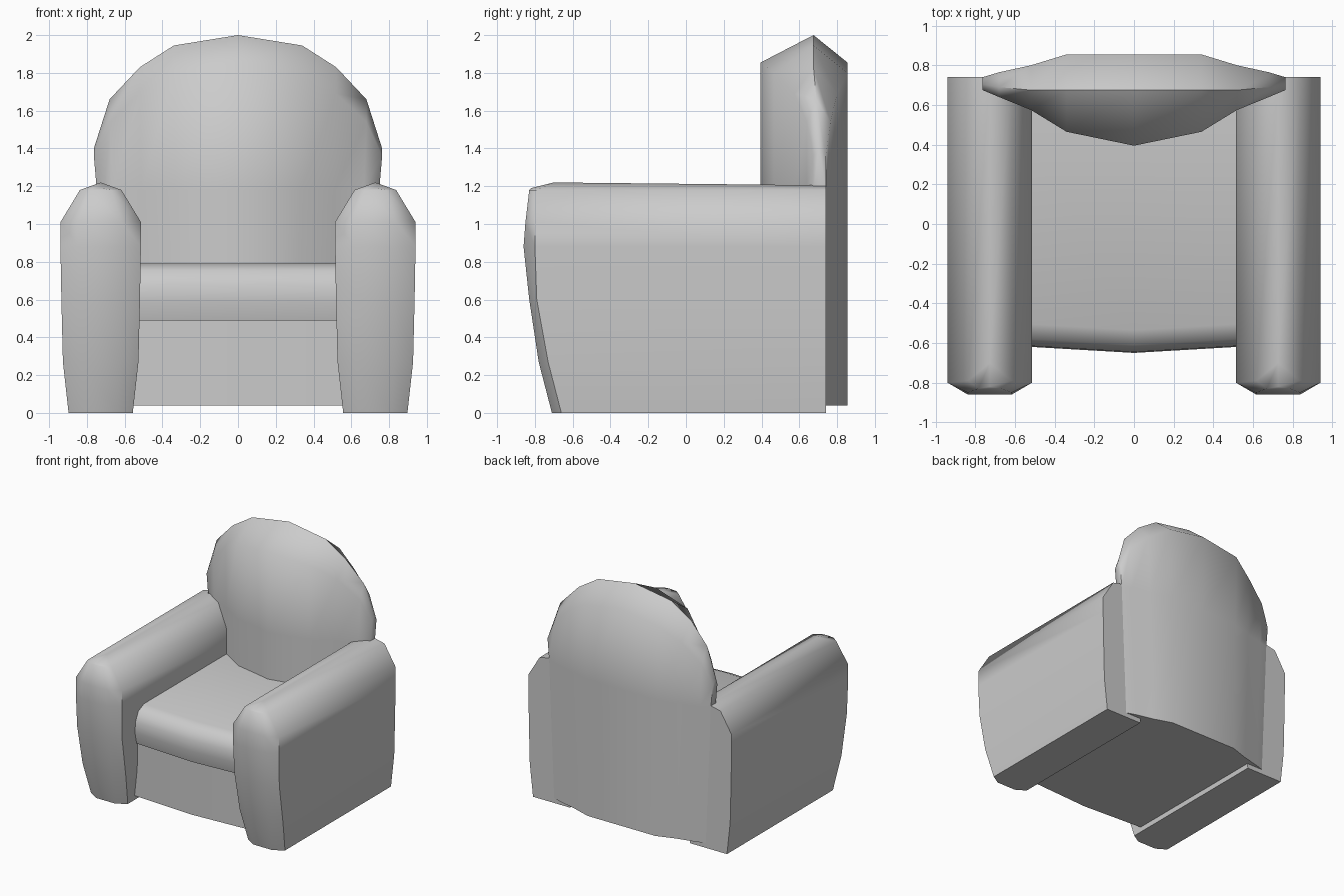
import bpy, bmesh, math

cube = bpy.data.objects.get("Cube")
if cube:
    bpy.data.objects.remove(cube, do_unlink=True)

# One upholstery colour
fabric = bpy.data.materials.new("grey fabric")
fabric.use_nodes = True
grey = (0.6, 0.6, 0.6, 1)
fabric.diffuse_color = grey
fabric.node_tree.nodes["Principled BSDF"].inputs["Base Color"].default_value = grey


def finish(name, bm, angle):
    bmesh.ops.recalc_face_normals(bm, faces=bm.faces)
    mesh = bpy.data.meshes.new(name)
    bm.to_mesh(mesh)
    bm.free()
    obj = bpy.data.objects.new(name, mesh)
    bpy.context.collection.objects.link(obj)
    mesh.materials.append(fabric)
    bpy.ops.object.select_all(action='DESELECT')
    obj.select_set(True)
    bpy.context.view_layer.objects.active = obj
    bpy.ops.object.shade_smooth_by_angle(angle=math.radians(angle))
    return obj


def loft(rings):
    """Skin closed rings of equal length; return the mesh and its vertex rings."""
    bm = bmesh.new()
    vs = [[bm.verts.new(p) for p in ring] for ring in rings]
    for a, b in zip(vs, vs[1:]):
        n = len(a)
        for i in range(n):
            j = (i + 1) % n
            bm.faces.new((a[i], a[j], b[j], b[i]))
    return bm, vs


def mirrored(columns):
    """Extend columns given for x >= 0 to both sides."""
    return [(-c[0],) + c[1:] for c in reversed(columns[1:])] + columns


# Arms: half width, height, y of the front rim, y of the padded front
arm_levels = [(.17, 0, -.66, -.71), (.2, .27, -.73, -.78), (.208, .6, -.79, -.83),
              (.213, .88, -.80, -.86), (.213, 1.01, -.80, -.85), (.11, 1.18, -.79, -.83)]


def arm(name, cx):
    def ring(scale, y_of, top):
        side = [(scale * h, y_of(f, p), z) for h, z, f, p in arm_levels]
        pts = side + [top] + [(-x, y, z) for x, y, z in reversed(side)]
        return [(cx + x, y, z) for x, y, z in pts]
    bm, vs = loft([ring(1, lambda f, p: .74, (0, .74, 1.205)),
                   ring(1, lambda f, p: f, (0, -.70, 1.22)),
                   ring(.52, lambda f, p: p, (0, -.82, 1.19))])
    bm.faces.new(vs[0])
    # padded front, filled level by level
    cap = vs[-1]
    n = len(cap)
    for i in range(n // 2 - 1):
        bm.faces.new((cap[i], cap[i + 1], cap[n - 2 - i], cap[n - 1 - i]))
    bm.faces.new(cap[n // 2 - 1:n // 2 + 2])
    finish(name, bm, 57)


arm("right_arm", -.727)
arm("left_arm", .727)

# Backrest: x, front y, back y, shoulder height, ridge y, ridge height
back_columns = mirrored([(0, .395, .855, 1.855, .675, 2.0),
                         (.34, .465, .855, 1.80, .675, 1.945),
                         (.52, .575, .80, 1.69, .675, 1.83),
                         (.68, .64, .765, 1.54, .69, 1.66),
                         (.763, .675, .74, 1.36, .705, 1.40)])
rings = []
for x, yf, yb, shoulder, yr, ridge in back_columns:
    rings.append([(x * .92, yf, .04), (x * .98, yf, 1.18), (x, yf, shoulder),
                  (x, yr, ridge),
                  (x, yb, shoulder), (x * .98, yb, 1.18), (x * .92, yb, .04)])
bm, vs = loft(rings)
bm.faces.new(vs[0])
bm.faces.new(vs[-1])
finish("backrest", bm, 68)


# Seat parts: a y-z profile swept across x, bowed forward in the middle
def seat_part(name, profile, angle):
    rings = [[(x, y - bow if y < 0 else y, z) for y, z in profile]
             for x, bow in ((-.6, 0), (0, .035), (.6, 0))]
    bm, vs = loft(rings)
    bm.faces.new(vs[0])
    bm.faces.new(vs[-1])
    finish(name, bm, angle)


seat_part("seat_cushion", [(.6, .79), (-.5, .79), (-.575, .755), (-.61, .68),
                           (-.615, .59), (-.59, .49), (.6, .49)], 50)
seat_part("seat_base", [(.7, .5), (-.575, .5), (-.575, .04), (.7, .04)], 40)
